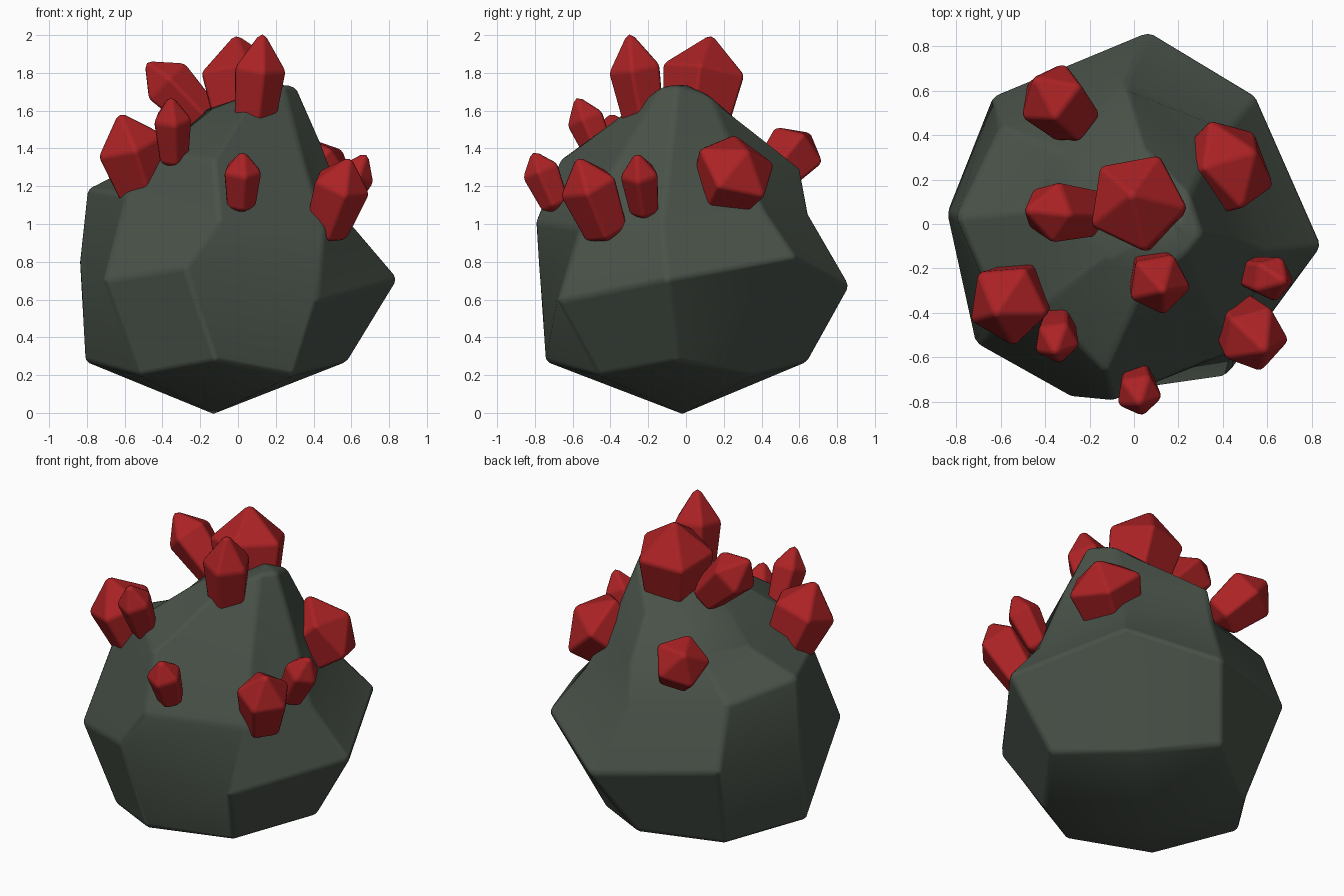
import bpy, bmesh, math
from mathutils import Vector

if "Cube" in bpy.data.objects:
    bpy.data.objects.remove(bpy.data.objects["Cube"])


def material(name, rgb):
    m = bpy.data.materials.new(name)
    m.diffuse_color = (*rgb, 1)
    m.use_nodes = True
    m.node_tree.nodes["Principled BSDF"].inputs["Base Color"].default_value = m.diffuse_color
    return m


STONE = material("dark grey green stone", (0.066, 0.084, 0.066))
RED = material("red crystal", (0.41, 0.016, 0.018))


def loft(name, bottom, rings, top, mat, bevel, segments, limit):
    """Closed skin from a bottom point through equal rings to a top point."""
    bm = bmesh.new()
    lo, hi = bm.verts.new(bottom), bm.verts.new(top)
    rows = [[bm.verts.new(p) for p in ring] for ring in rings]
    n = len(rows[0])
    for i in range(n):
        j = (i + 1) % n
        bm.faces.new((lo, rows[0][j], rows[0][i]))
        bm.faces.new((hi, rows[-1][i], rows[-1][j]))
        for a, b in zip(rows, rows[1:]):
            bm.faces.new((a[i], a[j], b[j], b[i]))
    bmesh.ops.recalc_face_normals(bm, faces=bm.faces)
    me = bpy.data.meshes.new(name)
    bm.to_mesh(me)
    bm.free()
    me.materials.append(mat)
    for p in me.polygons:
        p.use_smooth = True
    ob = bpy.data.objects.new(name, me)
    bpy.context.collection.objects.link(ob)
    mod = ob.modifiers.new("soft edges", 'BEVEL')
    mod.width, mod.segments = bevel, segments
    mod.limit_method, mod.angle_limit = 'ANGLE', math.radians(limit)
    mod.harden_normals = True
    return ob


# Boulder: eight-sided rings, starting at the right and going round by the back
foot = [(-0.115 + r * math.cos(a), -0.05 + r * math.sin(a), z)
        for i in range(8)
        for a, r, z in [(i * math.pi / 4, (0.70, 0.58)[i % 2], (0.275, 0.20)[i % 2])]]
waist = [(0.85, -0.10, 0.71), (0.55, 0.58, 0.83), (0.07, 0.87, 0.67), (-0.63, 0.58, 0.75),
         (-0.84, 0.05, 0.80), (-0.71, -0.54, 0.70), (-0.28, -0.78, 0.77), (0.42, -0.68, 0.59)]
shoulder = [(0.60, -0.12, 1.00), (0.42, 0.42, 1.06), (-0.04, 0.65, 1.05), (-0.60, 0.44, 1.12),
            (-0.80, 0.03, 1.19), (-0.59, -0.43, 1.15), (-0.10, -0.80, 1.01), (0.46, -0.56, 0.98)]
neck = [(0.44, -0.08, 1.43), (0.32, 0.28, 1.34), (-0.03, 0.61, 1.29), (-0.33, 0.32, 1.31),
        (-0.48, 0.06, 1.31), (-0.42, -0.37, 1.38), (-0.13, -0.67, 1.34), (0.36, -0.40, 1.28)]
crown = [(0.31, -0.05, 1.73), (0.25, 0.13, 1.68), (0.04, 0.33, 1.50), (-0.13, 0.16, 1.56),
         (-0.18, 0.0, 1.60), (-0.13, -0.16, 1.61), (0.06, -0.25, 1.64), (0.24, -0.13, 1.73)]
loft("boulder", (-0.13, -0.02, -0.005), [foot, waist, shoulder, neck, crown],
     (0.20, 0.0, 1.74), STONE, 0.025, 2, 24)


# Crystals: tapered five-sided prisms with a pointed cap
def crystal(name, base, tip, r, spin=-0.15):
    base, tip = Vector(base), Vector(tip)
    axis = tip - base
    d = axis.normalized()
    u = Vector((1, 0, 0))
    u = (u - d * u.dot(d)).normalized()
    v = d.cross(u)

    def ring(t, k):
        return [base + axis * t + r * k * (u * math.cos(a) + v * math.sin(a))
                for a in (spin + i * math.tau / 5 for i in range(5))]

    # short root is sunk into the boulder
    loft(name, base - axis * 0.15, [ring(0.0, 0.84), ring(0.66, 1.09)],
         tip + axis * 0.06, RED, 0.018, 2, 15)


for name, base, tip, r in [
    ("crystal_crown_large", (0.05, 0.05, 1.48), (-0.01, 0.13, 1.98), 0.215),
    ("crystal_crown_tall", (0.08, -0.21, 1.49), (0.13, -0.30, 2.00), 0.135),
    ("crystal_crown_left", (-0.19, 0.05, 1.56), (-0.48, 0.06, 1.85), 0.135),
    ("crystal_back_left", (-0.26, 0.46, 1.25), (-0.44, 0.65, 1.47), 0.155),
    ("crystal_back_right", (0.31, 0.19, 1.16), (0.54, 0.32, 1.38), 0.21),
    ("crystal_right_small", (0.52, -0.22, 1.07), (0.68, -0.26, 1.37), 0.10),
    ("crystal_front_right", (0.46, -0.42, 0.96), (0.59, -0.57, 1.34), 0.15),
    ("crystal_front_small", (0.015, -0.69, 1.10), (0.025, -0.81, 1.38), 0.10),
    ("crystal_left_large", (-0.48, -0.29, 1.14), (-0.62, -0.40, 1.57), 0.18),
    ("crystal_left_small", (-0.34, -0.44, 1.34), (-0.355, -0.58, 1.67), 0.10),
]:
    crystal(name, base, tip, r)
